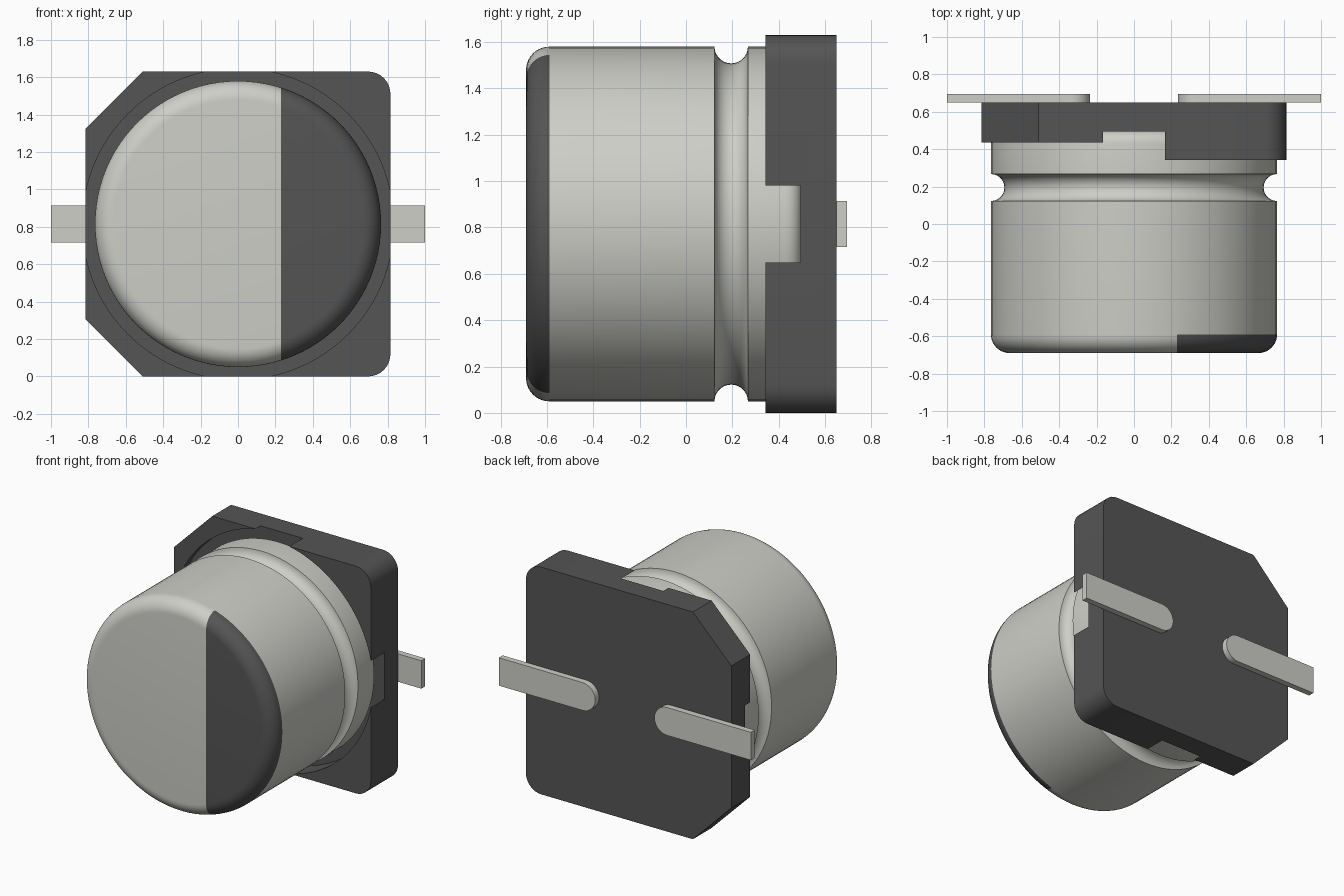
import bpy, bmesh, math
from mathutils import Vector

if "Cube" in bpy.data.objects:
    bpy.data.objects.remove(bpy.data.objects["Cube"])

CZ = 0.815       # height of the can axis
SEG = 96


def material(name, grey):
    m = bpy.data.materials.new(name)
    m.diffuse_color = (*grey, 1)
    m.use_nodes = True
    m.node_tree.nodes["Principled BSDF"].inputs["Base Color"].default_value = m.diffuse_color
    return m


metal = material("light_metal", (0.62, 0.62, 0.58))
dark = material("dark_plastic", (0.09, 0.09, 0.09))


def finish(name, bm, mats, angle=30):
    bmesh.ops.recalc_face_normals(bm, faces=bm.faces)
    me = bpy.data.meshes.new(name)
    bm.to_mesh(me)
    bm.free()
    ob = bpy.data.objects.new(name, me)
    bpy.context.collection.objects.link(ob)
    for m in mats:
        me.materials.append(m)
    smooth(ob, angle)
    return ob


def smooth(ob, angle=30):
    bpy.ops.object.select_all(action='DESELECT')
    ob.select_set(True)
    bpy.context.view_layer.objects.active = ob
    bpy.ops.object.shade_smooth_by_angle(angle=math.radians(angle))


def arc(cx, cy, r, a0, a1, n):
    """Points on an arc, angles in degrees."""
    angles = [math.radians(a0 + (a1 - a0) * i / n) for i in range(n + 1)]
    return [(cx + r * math.cos(a), cy + r * math.sin(a)) for a in angles]


def prism(name, pts, y0, y1, mats):
    """Extrude an (x, z) outline from y0 to y1."""
    bm = bmesh.new()
    a = [bm.verts.new((x, y0, z)) for x, z in pts]
    b = [bm.verts.new((x, y1, z)) for x, z in pts]
    bm.faces.new(a)
    bm.faces.new(b[::-1])
    for i in range(len(pts)):
        j = (i + 1) % len(pts)
        bm.faces.new((a[i], b[i], b[j], a[j]))
    return finish(name, bm, mats)


# Can: (radius, y) profile with rounded front, crimp groove, rounded rear
R = 0.765
profile = (arc(R - 0.1, -0.59, 0.1, -90, 0, 10)
           + arc(R, 0.195, 0.072, 270, 90, 14)
           + arc(R - 0.07, 0.43, 0.07, 0, 90, 6))
bm = bmesh.new()
rings = []
for r, y in profile:
    rings.append([bm.verts.new((r * math.cos(t), y, CZ + r * math.sin(t)))
                  for t in (2 * math.pi * k / SEG for k in range(SEG))])
for lo, hi in zip(rings, rings[1:]):
    for k in range(SEG):
        n = (k + 1) % SEG
        bm.faces.new((lo[k], lo[n], hi[n], hi[k]))
bm.faces.new(rings[0])
bm.faces.new(rings[-1])

# Polarity mark: split the front cap and colour its right segment
front = [f for f in bm.faces if all(v.co.y < -0.585 for v in f.verts)]
geom = front + list({e for f in front for e in f.edges} | {v for f in front for v in f.verts})
bmesh.ops.bisect_plane(bm, geom=geom, plane_co=(0.23, 0, 0), plane_no=(1, 0, 0))
for f in bm.faces:
    c = f.calc_center_median()
    if c.x > 0.23 and max(v.co.y for v in f.verts) < -0.585:
        f.material_index = 1
finish("can", bm, [metal, dark])

# Base: chamfered on the left, rounded on the right
W, r = 0.815, 0.12
outline = ([(-0.51, 0), (W - r, 0)] + arc(W - r, r, r, -90, 0, 8)[1:]
           + arc(W - r, 2 * CZ - r, r, 0, 90, 8)
           + [(-0.51, 2 * CZ), (-W, 1.325), (-W, 0.305)])
base = prism("base", outline, 0.342, 0.65, [dark])

# Cutters: round seat for the can, and lowered left corner walls
seat = prism("seat_cutter", arc(0, CZ, 0.832, 0, 360 - 360 / 128, 127), 0.2, 0.495, [dark])
step = prism("step_cutter", [(-1, -0.2), (0, -0.2), (0, 1.9), (-1, 1.9)], 0.2, 0.437, [dark])
for cutter in (seat, step):
    cutter.hide_render = True
    mod = base.modifiers.new("cut", 'BOOLEAN')
    mod.operation = 'DIFFERENCE'
    mod.solver = 'EXACT'
    mod.object = cutter
    bpy.context.view_layer.objects.active = base
    bpy.ops.object.modifier_move_to_index(modifier=mod.name, index=0)
    bpy.ops.object.modifier_apply(modifier=mod.name)
    bpy.data.objects.remove(cutter)
smooth(base)

# Leads: flat strips with a rounded inner end
for side, name in ((1, "right_lead"), (-1, "left_lead")):
    pts = [(1.0, CZ - 0.1)] + arc(0.335, CZ, 0.1, 270, 90, 16) + [(1.0, CZ + 0.1)]
    prism(name, [(side * x, z) for x, z in pts], 0.65, 0.694, [metal])
